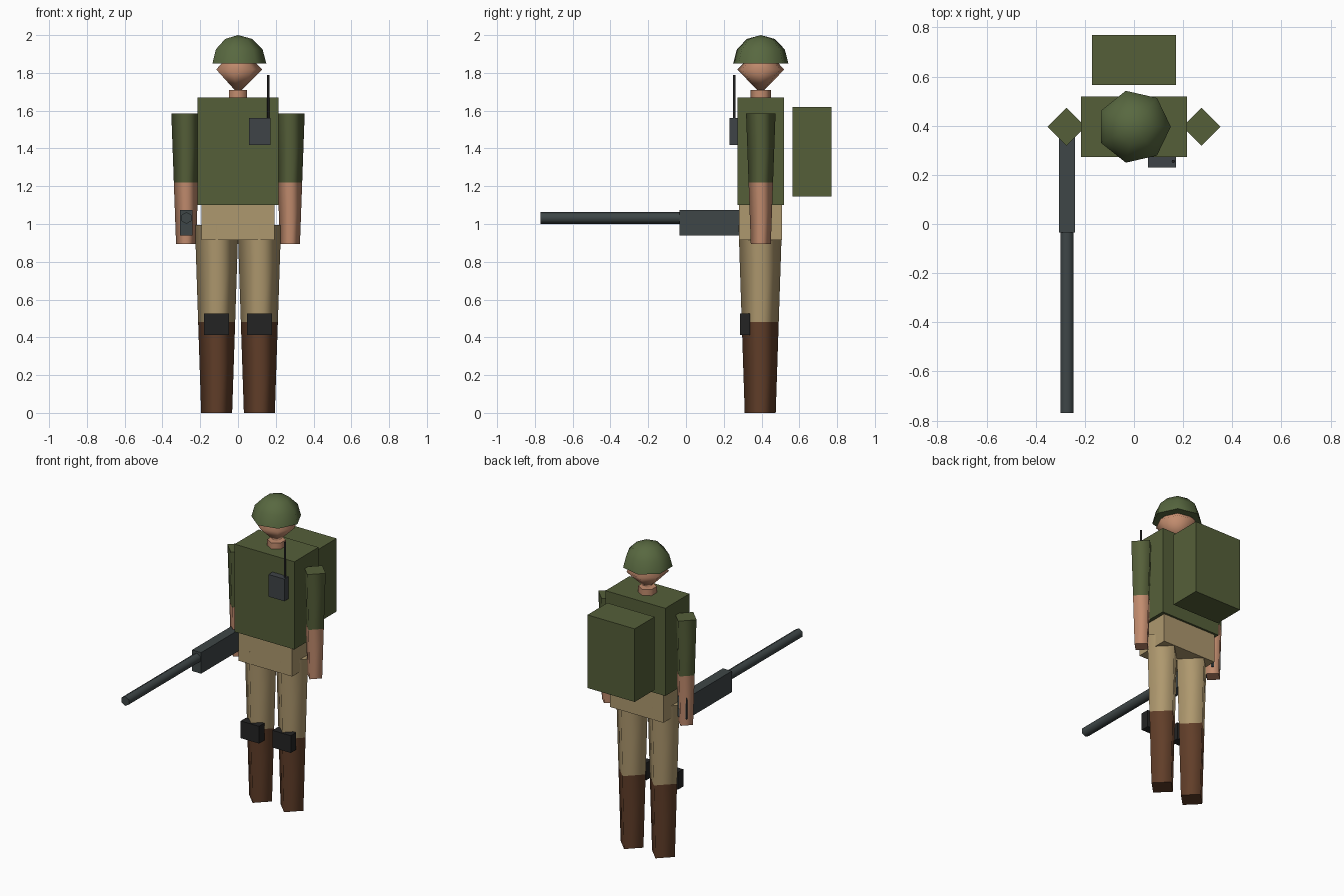
import bpy
import math
from mathutils import Matrix, Vector

cube = bpy.data.objects.get("Cube")
if cube:
    bpy.data.objects.remove(cube, do_unlink=True)


def material(name, rgb):
    """Flat colour from 0-255 screen values, stored as linear."""
    lin = [((c / 255 + 0.055) / 1.055) ** 2.4 for c in rgb] + [1]
    mat = bpy.data.materials.new(name)
    mat.use_nodes = True
    mat.diffuse_color = lin
    bsdf = next(n for n in mat.node_tree.nodes if n.type == "BSDF_PRINCIPLED")
    bsdf.inputs["Base Color"].default_value = lin
    return mat


olive = material("olive cloth", (85, 95, 57))
helmet_green = material("helmet green", (88, 104, 64))
skin = material("skin", (194, 140, 110))
khaki = material("khaki cloth", (174, 152, 110))
leather = material("brown leather", (97, 62, 41))
gunmetal = material("gunmetal", (62, 70, 71))
radio_grey = material("radio grey", (62, 67, 71))
black = material("black rubber", (36, 36, 36))

BODY_Y = 0.396


def box(name, mat, x, y, z):
    """Box given its (min, max) range on each axis."""
    lo, hi = Vector((x[0], y[0], z[0])), Vector((x[1], y[1], z[1]))
    bpy.ops.mesh.primitive_cube_add(size=1)
    obj = bpy.context.object
    obj.name = name
    obj.data.transform(Matrix.Translation((lo + hi) / 2) @ Matrix.Diagonal((*(hi - lo), 1)))
    obj.data.materials.append(mat)
    return obj


def lathe(name, mat, centre, profile, sides, turn=0.0, along_y=False):
    """Faceted solid of revolution from (radius, height) points, smooth sides and flat caps."""
    verts, rings, faces = [], [], []
    for r, h in profile:
        count = sides if r > 0 else 1
        rings.append([len(verts) + i for i in range(count)])
        for i in range(count):
            a = turn + math.tau * i / sides
            verts.append((r * math.cos(a), r * math.sin(a), h))
    for low, high in zip(rings, rings[1:]):
        for i in range(sides):
            j = (i + 1) % sides
            if len(high) == 1:
                faces.append((low[i], low[j], high[0]))
            elif len(low) == 1:
                faces.append((low[0], high[j], high[i]))
            else:
                faces.append((low[i], low[j], high[j], high[i]))
    smooth_count = len(faces)
    if len(rings[0]) > 1:
        faces.append(rings[0][::-1])
    if len(rings[-1]) > 1:
        faces.append(rings[-1])
    mesh = bpy.data.meshes.new(name)
    mesh.from_pydata(verts, [], faces)
    for p in mesh.polygons:
        p.use_smooth = p.index < smooth_count
    if along_y:
        mesh.transform(Matrix.Rotation(math.pi / 2, 4, "X"))
    mesh.transform(Matrix.Translation(centre))
    mesh.materials.append(mat)
    obj = bpy.data.objects.new(name, mesh)
    bpy.context.collection.objects.link(obj)
    return obj


def taper(z, low, high):
    """Radius at height z on a straight taper between two (radius, z) ends."""
    t = (z - low[1]) / (high[1] - low[1])
    return (low[0] + t * (high[0] - low[0]), z)


# Torso, hips and backpack
box("vest", olive, (-0.215, 0.215), (0.272, 0.52), (1.10, 1.67))
box("hips", khaki, (-0.193, 0.193), (0.28, 0.507), (0.915, 1.10))
box("backpack", olive, (-0.17, 0.17), (0.565, 0.77), (1.145, 1.62))

# Limbs: four-sided tapers split by colour
arm_low, arm_high = (0.053, 0.895), (0.078, 1.585)
leg_low, leg_high = (0.082, 0.0), (0.115, 0.995)
cuff, boot_top = taper(1.22, arm_low, arm_high), taper(0.48, leg_low, leg_high)
for side, s in (("left", 1), ("right", -1)):
    arm, leg = (s * 0.275, BODY_Y, 0), (s * 0.113, BODY_Y - 0.003, 0)
    lathe(side + "_forearm", skin, arm, [arm_low, cuff], 4)
    lathe(side + "_sleeve", olive, arm, [cuff, arm_high], 4)
    lathe(side + "_boot", leather, leg, [leg_low, boot_top], 4)
    lathe(side + "_trouser_leg", khaki, leg, [boot_top, leg_high], 4)
    box(side + "_knee_pad", black, sorted((s * 0.048, s * 0.18)), (0.285, 0.34), (0.413, 0.525))

# Head, neck and helmet
lathe("neck", skin, (0, BODY_Y, 0), [(0.055, 1.66), (0.055, 1.71)], 6, math.pi / 2)
lathe("head", skin, (0, BODY_Y, 1.818), [(0, -0.128), (0.128, 0), (0, 0.128)], 7)
dome = [(0.15 * math.cos(a), 0.15 * math.sin(a)) for a in (0, math.pi / 6, math.pi / 3)]
lathe("helmet", helmet_green, (0, BODY_Y, 1.85), dome + [(0, 0.15)], 7)

# Chest radio
box("radio", radio_grey, (0.058, 0.172), (0.23, 0.28), (1.418, 1.562))
lathe("antenna", black, (0.16, 0.255, 0), [(0.007, 1.55), (0.007, 1.79)], 6)

# Rifle held in the right hand
box("rifle_body", gunmetal, (-0.306, -0.241), (-0.035, 0.43), (0.938, 1.075))
lathe("rifle_barrel", gunmetal, (-0.273, 0, 1.032), [(0.031, 0.02), (0.031, 0.77)], 6, math.pi / 2, True)
